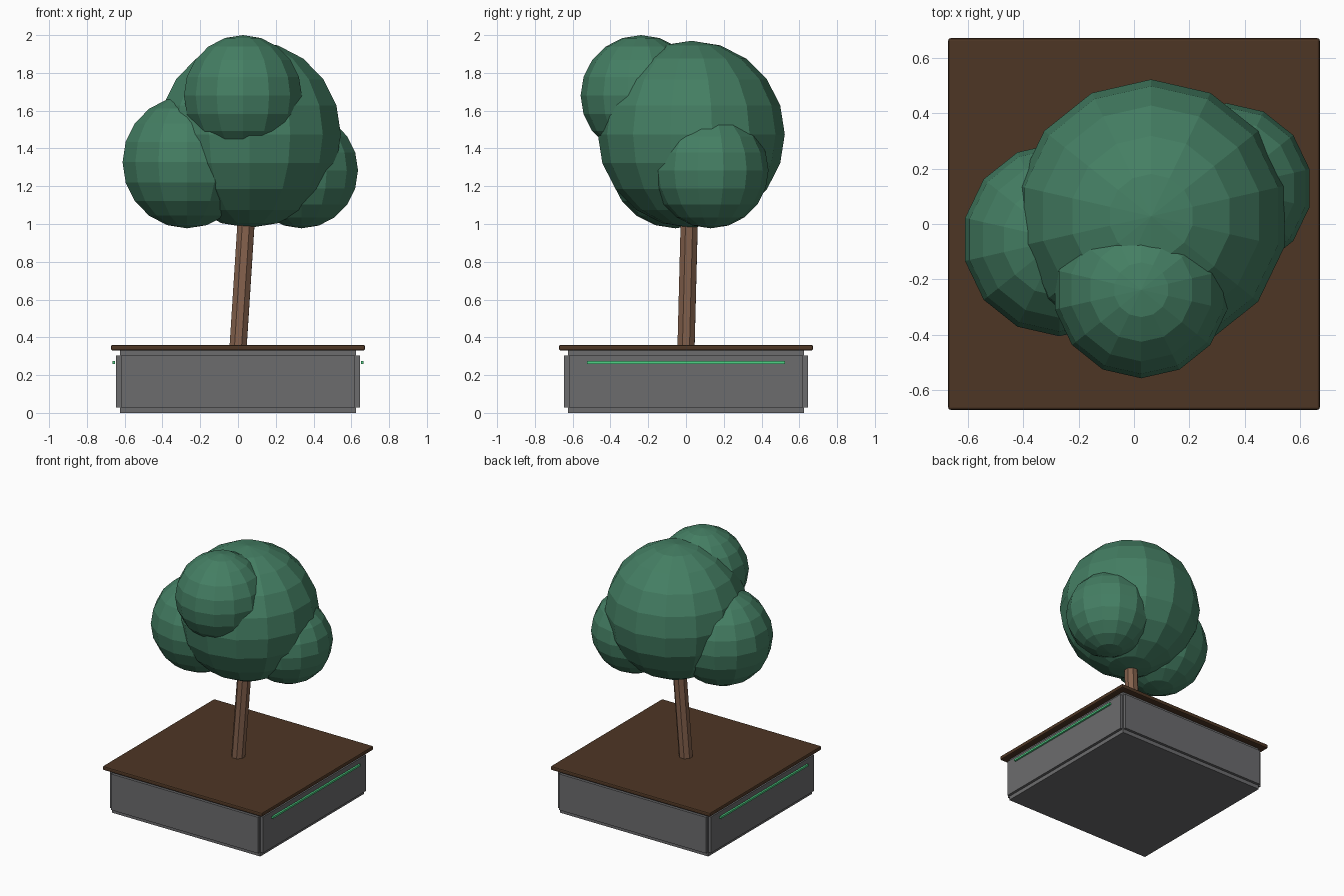
import bpy, math
from mathutils import Vector

if "Cube" in bpy.data.objects:
    bpy.data.objects.remove(bpy.data.objects["Cube"])


def material(name, rgb):
    m = bpy.data.materials.new(name)
    m.diffuse_color = (*rgb, 1)
    m.use_nodes = True
    m.node_tree.nodes["Principled BSDF"].inputs["Base Color"].default_value = m.diffuse_color
    return m


GREY = material("planter grey", (0.15, 0.15, 0.155))
SOIL = material("soil brown", (0.076, 0.037, 0.018))
BARK = material("bark brown", (0.23, 0.12, 0.073))
LEAF = material("leaf green", (0.058, 0.21, 0.125))
GLOW = material("light strip green", (0.08, 0.65, 0.24))


def finish(name, mat):
    ob = bpy.context.object
    ob.name = name
    ob.data.materials.append(mat)
    return ob


def box(name, mat, loc, size, bevel=0):
    bpy.ops.mesh.primitive_cube_add(size=1, location=loc)
    ob = finish(name, mat)
    ob.scale = size
    bpy.ops.object.transform_apply(location=False, rotation=False, scale=True)
    if bevel:
        mod = ob.modifiers.new("bevel", 'BEVEL')
        mod.width = bevel
        mod.segments = 2
    return ob


# planter body and soil slab
box("planter_core", GREY, (0, 0, 0.165), (1.25, 1.25, 0.33))
box("soil_slab", SOIL, (0, 0, 0.345), (1.344, 1.344, 0.03), 0.008)

# raised panels on the four sides
for i, side in enumerate(("front", "right", "back", "left")):
    a = math.radians(90 * i - 90)
    ob = box(side + "_panel", GREY,
             (0.63 * math.cos(a), 0.63 * math.sin(a), 0.167), (0.03, 1.24, 0.275))
    ob.rotation_euler.z = a

# light strips beside the left and right panels
for side, s in (("left", -1), ("right", 1)):
    box(side + "_light_strip", GLOW, (s * 0.658, 0, 0.267), (0.014, 1.05, 0.014))

# leaning trunk
base, top = Vector((0.0, 0.0, 0.34)), Vector((0.055, 0.022, 1.2))
axis = top - base
bpy.ops.mesh.primitive_cylinder_add(vertices=8, radius=0.049, depth=axis.length,
                                    location=(base + top) / 2)
trunk = finish("trunk", BARK)
trunk.rotation_euler = axis.to_track_quat('Z', 'Y').to_euler()

# faceted foliage clumps
for name, loc, r in (
        ("main_foliage", (0.062, 0.028, 1.475), 0.495),
        ("front_foliage", (0.026, -0.238, 1.68), 0.32),
        ("left_foliage", (-0.27, -0.056, 1.327), 0.35),
        ("right_foliage", (0.336, 0.13, 1.284), 0.307)):
    bpy.ops.mesh.primitive_uv_sphere_add(segments=14, ring_count=10, radius=r, location=loc)
    finish(name, LEAF)
